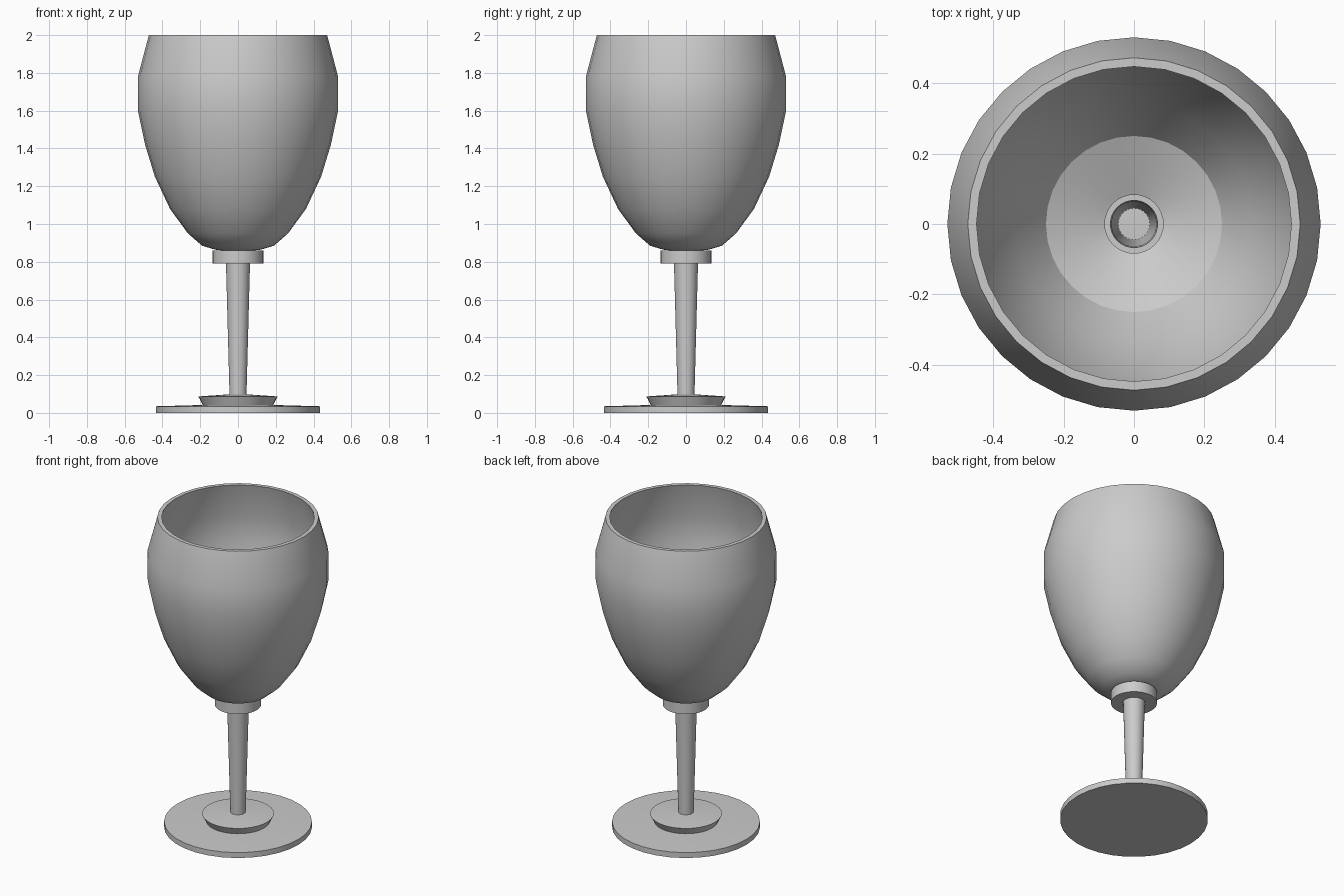
import bpy, bmesh, math

if "Cube" in bpy.data.objects:
    bpy.data.objects.remove(bpy.data.objects["Cube"])

SIDES = 32


def lathe(name, profile, closed=False):
    """Revolve (radius, z) points, listed upward along the outside, about z."""
    bm = bmesh.new()
    rings = []
    for r, z in profile:
        rings.append([bm.verts.new((r * math.cos(2 * math.pi * j / SIDES),
                                    r * math.sin(2 * math.pi * j / SIDES), z))
                      for j in range(SIDES)])
    pairs = list(zip(rings, rings[1:]))
    if closed:
        pairs.append((rings[-1], rings[0]))
    for a, b in pairs:
        for j in range(SIDES):
            k = (j + 1) % SIDES
            bm.faces.new((a[j], a[k], b[k], b[j]))
    # merge points lying on the axis
    bmesh.ops.remove_doubles(bm, verts=bm.verts, dist=1e-5)
    mesh = bpy.data.meshes.new(name)
    bm.to_mesh(mesh)
    bm.free()
    obj = bpy.data.objects.new(name, mesh)
    bpy.context.collection.objects.link(obj)
    bpy.ops.object.select_all(action='DESELECT')
    obj.select_set(True)
    bpy.context.view_layer.objects.active = obj
    bpy.ops.object.shade_smooth_by_angle(angle=math.radians(30))
    return obj


# foot disc
lathe("foot", [(0, 0), (0.433, 0), (0.433, 0.035), (0.185, 0.042), (0, 0.042)])

# raised step on the foot, flaring upward
lathe("foot_step", [(0, 0.042), (0.187, 0.042), (0.21, 0.087), (0.05, 0.098), (0, 0.098)])

# hollow tapered stem
lathe("stem", [(0.045, 0.098), (0.0635, 0.79), (0.067, 0.86)])

# collar under the bowl
lathe("collar", [(0.067, 0.79), (0.135, 0.79), (0.135, 0.86), (0.067, 0.86)])

# bowl: outer wall up, rim, inner wall down to the hole over the stem
lathe("bowl", [
    (0.083, 0.86), (0.12, 0.864), (0.19, 0.885), (0.265, 0.95), (0.36, 1.08),
    (0.44, 1.25), (0.492, 1.42), (0.53, 1.60), (0.53, 1.78), (0.472, 2.0),
    (0.447, 2.0), (0.506, 1.777), (0.506, 1.603), (0.468, 1.43), (0.417, 1.26),
    (0.338, 1.093), (0.25, 0.965), (0.083, 0.895)], closed=True)
